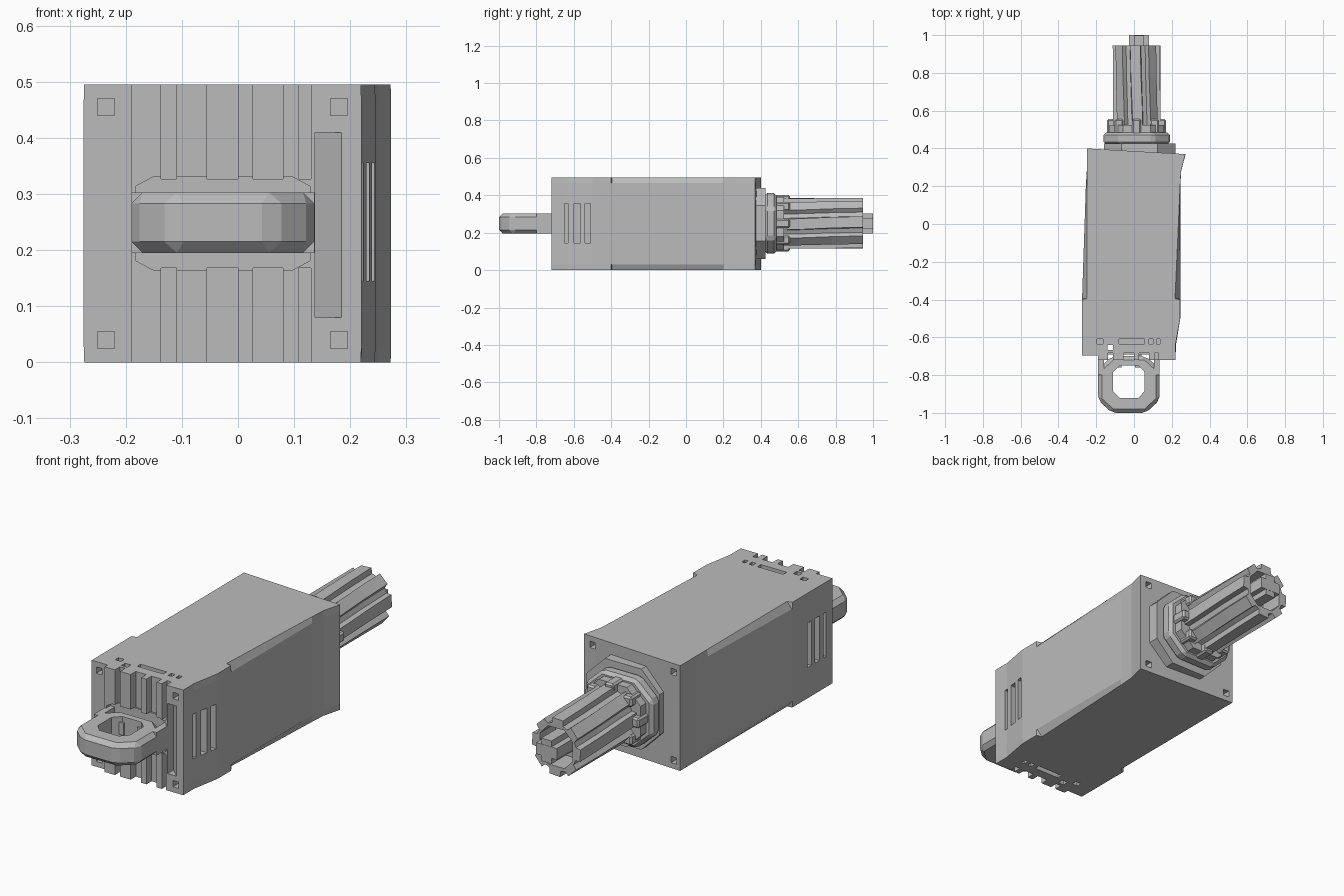
import bpy, bmesh, math

if "Cube" in bpy.data.objects:
    bpy.data.objects.remove(bpy.data.objects["Cube"])

GREY = (0.5, 0.5, 0.5, 1)
mat = bpy.data.materials.new("plain grey")
mat.use_nodes = True
mat.diffuse_color = GREY
mat.node_tree.nodes["Principled BSDF"].inputs["Base Color"].default_value = GREY


def loft(name, rings):
    """Closed solid skinned through rings of equal point count."""
    bm = bmesh.new()
    loops = [[bm.verts.new(p) for p in ring] for ring in rings]
    n = len(loops[0])
    for a, b in zip(loops, loops[1:]):
        for i in range(n):
            j = (i + 1) % n
            bm.faces.new((a[i], a[j], b[j], b[i]))
    bm.faces.new(loops[0])
    bm.faces.new(loops[-1])
    bmesh.ops.recalc_face_normals(bm, faces=bm.faces)
    mesh = bpy.data.meshes.new(name)
    bm.to_mesh(mesh)
    bm.free()
    mesh.materials.append(mat)
    obj = bpy.data.objects.new(name, mesh)
    bpy.context.collection.objects.link(obj)
    return obj


def prism(name, pts, z0, z1):
    return loft(name, [[(x, y, z) for x, y in pts] for z in (z0, z1)])


def box(name, x0, x1, y0, y1, z0, z1):
    return prism(name, [(x0, y0), (x1, y0), (x1, y1), (x0, y1)], z0, z1)


def apply(obj, mod):
    bpy.context.view_layer.objects.active = obj
    bpy.ops.object.modifier_apply(modifier=mod.name)


def carve(obj, cutter):
    cutter.hide_render = True
    mod = obj.modifiers.new("carve", 'BOOLEAN')
    mod.operation = 'DIFFERENCE'
    mod.solver = 'EXACT'
    mod.object = cutter
    apply(obj, mod)
    bpy.data.objects.remove(cutter)


def bevel(obj, width):
    mod = obj.modifiers.new("bevel", 'BEVEL')
    mod.width = width
    mod.segments = 1
    apply(obj, mod)


def octagon(cx, cy, hx, hy, k=0.45):
    """Chamfered rectangle with half sizes hx, hy."""
    return [(cx + sx * hx * a, cy + sy * hy * b) for sx, sy, a, b in (
        (1, -1, 1, k), (1, 1, 1, k), (1, 1, k, 1), (-1, 1, k, 1),
        (-1, 1, 1, k), (-1, -1, 1, k), (-1, -1, k, 1), (1, -1, k, 1))]


# Housing: cross-sections along y, with the upper and lower edges pulled in
H, C = 0.495, 0.03


def section(yl, yr, xl, xr, tl, tr):
    return [(tl, yl, 0), (tr, yr, 0), (xr, yr, C), (xr, yr, H - C),
            (tr, yr, H), (tl, yl, H), (xl, yl, H - C), (xl, yl, C)]


housing = loft("housing", [section(*s) for s in (
    (-.72, -.72, -.275, .22, -.274, .219),
    (-.64, -.64, -.275, .222, -.274, .219),
    (-.5, -.5, -.275, .245, -.274, .244),
    (-.4, -.4, -.275, .245, -.274, .244),
    (-.395, -.395, -.275, .245, -.25, .217),
    (.2, .2, -.255, .245, -.249, .244),
    (.28, .28, -.25, .25, -.249, .249),
    (.4, .37, -.25, .273, -.249, .272))])

# Front face: stepped corner, central recess, vertical grooves, sloped panel
carve(housing, box("cut", -.3, -.19, -.8, -.697, -.1, .6))
carve(housing, prism("cut", [(.137, -.74), (.137, -.675), (.205, -.74)], .08, .41))
recess = loft("cut", [[(x, y, z) for x, z in octagon(-.027, H / 2, .155, .083, .8)]
                      for y in (-.8, -.69)])
carve(housing, recess)
for x0, x1 in ((-.137, -.11), (-.055, 0), (.027, .08), (.108, .13)):
    for z0, z1 in ((-.1, .168), (.327, .6)):
        carve(housing, box("cut", x0, x1, -.8, -.682, z0, z1))

# Screw holes at the front and rear corners
for z in (.04, .455):
    for x in (-.235, .18):
        carve(housing, box("cut", x - .015, x + .015, -.8, -.66, z - .015, z + .015))
    for x in (-.215, .225):
        carve(housing, box("cut", x - .015, x + .015, .34, .5, z - .015, z + .015))

# Vent slits on the top and underside, with one passing right through
for x0, x1 in ((-.195, -.165), (-.08, .055), (.08, .1), (.12, .137)):
    for z0, z1 in ((-.1, .025), (.47, .6)):
        carve(housing, box("cut", x0, x1, -.635, -.61, z0, z1))
carve(housing, box("cut", -.14, -.11, -.667, -.64, -.1, .6))

# Vent slots on both sides
for y0, y1 in ((-.65, -.63), (-.6, -.565), (-.54, -.51)):
    carve(housing, box("cut", .2, .4, y0, y1, .145, .355))
    carve(housing, box("cut", -.4, -.245, y0, y1, .145, .355))

# Hanging ring at the front with its two mounting posts
RX, Z0, Z1 = -.027, .195, .303
ring = prism("front_ring", octagon(RX, -.85, .163, .15, .55), Z0, Z1)
bevel(ring, .02)
carve(ring, prism("cut", octagon(RX, -.835, .083, .085, .6), 0, .5))
for i, x in enumerate((-.19, .105)):
    box("ring_post_%d" % i, x, x + .031, -.8, -.68, Z0, Z1)
for i, x in enumerate((-.08, .025)):
    box("ring_tooth_%d" % i, x - .02, x + .015, -.76, -.685, Z0 + .025, Z1 - .025)

# Stepped collars at the rear
AX, AZ = .014, .25


def rear_octagon(name, cx, hx, hz, y0, y1, k=.5):
    return loft(name, [[(x, y, z) for x, z in octagon(cx, AZ, hx, hz, k)] for y in (y0, y1)])


rear_octagon("collar_base", .03, .19, .19, .35, .425, .5)
collar = rear_octagon("collar_middle", AX, .176, .162, .42, .485, .5)
bevel(collar, .015)
rear_octagon("collar_top", AX, .145, .14, .48, .525, .5)
for i in range(8):
    a = math.tau * i / 8
    cx, cz = AX + .132 * math.cos(a), AZ + .127 * math.sin(a)
    lug = box("collar_lug_%d" % i, cx - .024, cx + .024, .47, .555, cz - .024, cz + .024)
    bevel(lug, .008)

# Fluted shaft, slightly twisted, with a hollow end
RIDGES = 8


def flute_ring(y, twist):
    pts = []
    for i in range(RIDGES):
        for off, r in ((-.27, .132), (.27, .132), (.36, .108), (.64, .108)):
            a = math.tau * (i + off) / RIDGES + twist
            pts.append((AX + r * .97 * math.cos(a), y, AZ + r * 1.04 * math.sin(a)))
    return pts


shaft = loft("fluted_shaft", [flute_ring(y, t) for y, t in
                              ((.42, -.06), (.6, -.03), (.78, .03), (.945, .06))])
carve(shaft, rear_octagon("cut", AX, .085, .09, .83, 1.1))

# Cross-shaped tip seated in the hollow end
box("tip_flat", -.027, .08, .8, 1, .222, .275)
box("tip_upright", .001, .054, .8, .999, .195, .303)
